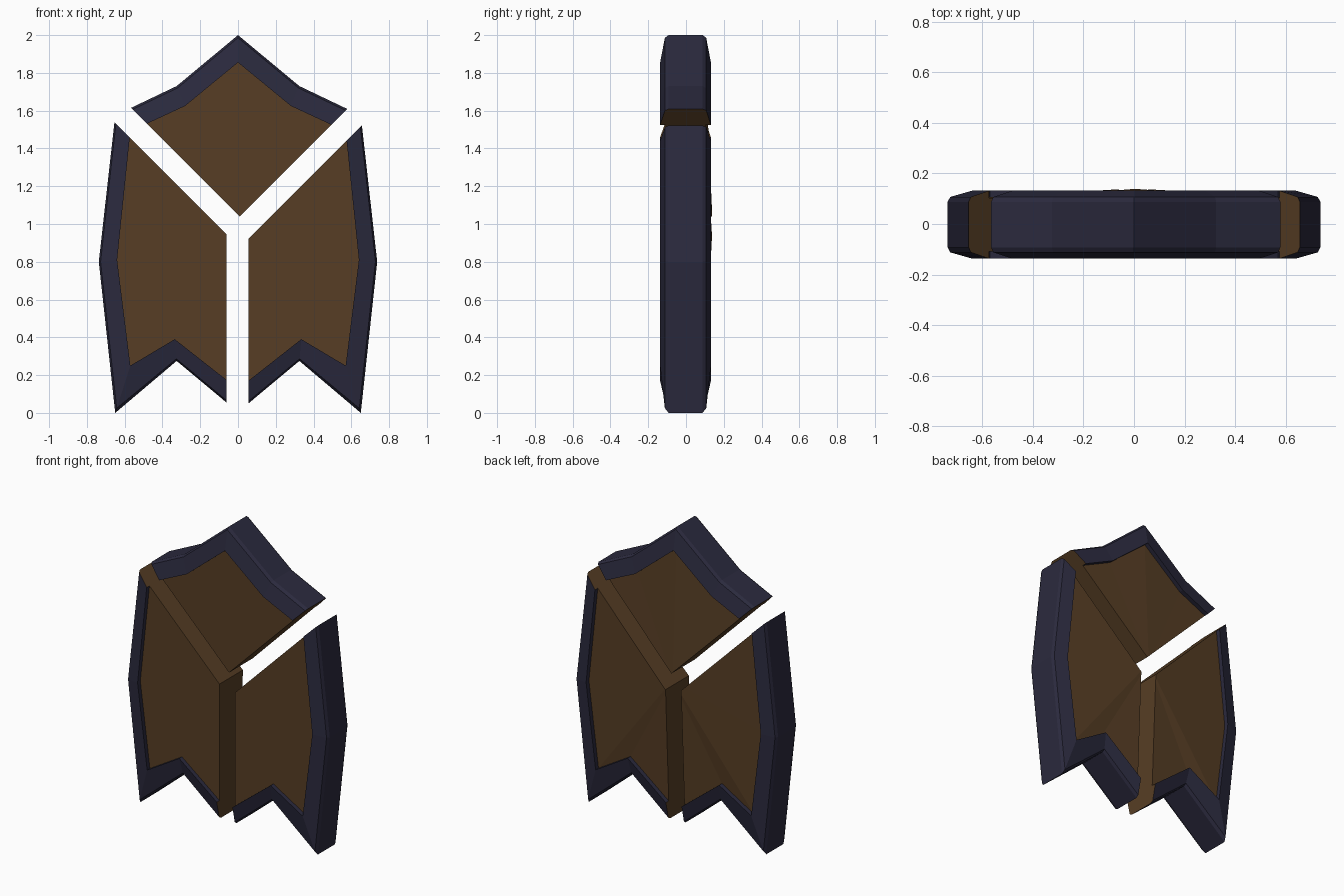
import bpy, bmesh
from mathutils import Vector

if "Cube" in bpy.data.objects:
    bpy.data.objects.remove(bpy.data.objects["Cube"])


def material(name, color):
    m = bpy.data.materials.new(name)
    m.diffuse_color = color
    m.use_nodes = True
    m.node_tree.nodes["Principled BSDF"].inputs["Base Color"].default_value = m.diffuse_color
    return m


NAVY = material("navy_rim", (0.024, 0.023, 0.048, 1))
BROWN = material("brown_wood", (0.095, 0.048, 0.018, 1))


def mirrored(half):
    """Close a half outline (bottom centre to top centre) by mirroring in x."""
    return half + [(-x, z) for x, z in half[-2:0:-1]]


# Outer silhouette and inner edge of the rim
OUTER = mirrored([(0, 0.004), (0.325, 0.275), (0.65, 0), (0.737, 0.8),
                  (0.65, 1.575), (0.325, 1.73), (0, 2)])
INNER = mirrored([(0, 0.127), (0.335, 0.39), (0.57, 0.25), (0.64, 0.81),
                  (0.57, 1.49), (0.28, 1.625), (0, 1.855)])
EDGE = [(a + (c - a) * 0.1, b + (d - b) * 0.1)
        for (a, b), (c, d) in zip(OUTER, INNER)]


def whole_shield():
    """Whole shield: sloped rim, recessed flat front panel, domed back panel."""
    bm = bmesh.new()
    profile = [(INNER, -0.108), (INNER, -0.137), (EDGE, -0.112), (OUTER, -0.092),
               (OUTER, 0.088), (EDGE, 0.107), (INNER, 0.132), (INNER, 0.102)]
    rings = [[bm.verts.new((x, y, z)) for x, z in pts] for pts, y in profile]
    n = len(OUTER)
    for a, b in zip(rings, rings[1:]):
        for i in range(n):
            j = (i + 1) % n
            bm.faces.new((a[i], a[j], b[j], b[i]))
    for ring, y in ((rings[0], -0.108), (rings[-1], 0.141)):
        apex = bm.verts.new((0, y, 1.0))
        for i in range(n):
            bm.faces.new((ring[i], ring[(i + 1) % n], apex)).material_index = 1
    return bm


def piece(name, cuts):
    """Keep one section; each cut is (point, outward normal), capped in brown."""
    bm = whole_shield()
    for point, normal in cuts:
        geom = bm.verts[:] + bm.edges[:] + bm.faces[:]
        res = bmesh.ops.bisect_plane(bm, geom=geom, dist=1e-5, plane_co=Vector(point),
                                     plane_no=Vector(normal).normalized(),
                                     clear_outer=True)
        edges = [e for e in res["geom_cut"]
                 if isinstance(e, bmesh.types.BMEdge) and e.is_boundary]
        cap = bmesh.ops.edgenet_fill(bm, edges=edges)
        for f in cap["faces"]:
            f.material_index = 1
    bmesh.ops.recalc_face_normals(bm, faces=bm.faces[:])
    me = bpy.data.meshes.new(name)
    bm.to_mesh(me)
    bm.free()
    me.materials.append(NAVY)
    me.materials.append(BROWN)
    ob = bpy.data.objects.new(name, me)
    bpy.context.collection.objects.link(ob)


# Three separated shield sections
piece("shield_top", [((0, 0, 1.03), (1, 0, -1)), ((0, 0, 1.05), (-1, 0, -1))])
piece("shield_right", [((0.055, 0, 0), (-1, 0, 0)), ((0, 0, 0.865), (-1, 0, 1))])
piece("shield_left", [((-0.06, 0, 0), (1, 0, 0)), ((0, 0, 0.885), (1, 0, 1))])
